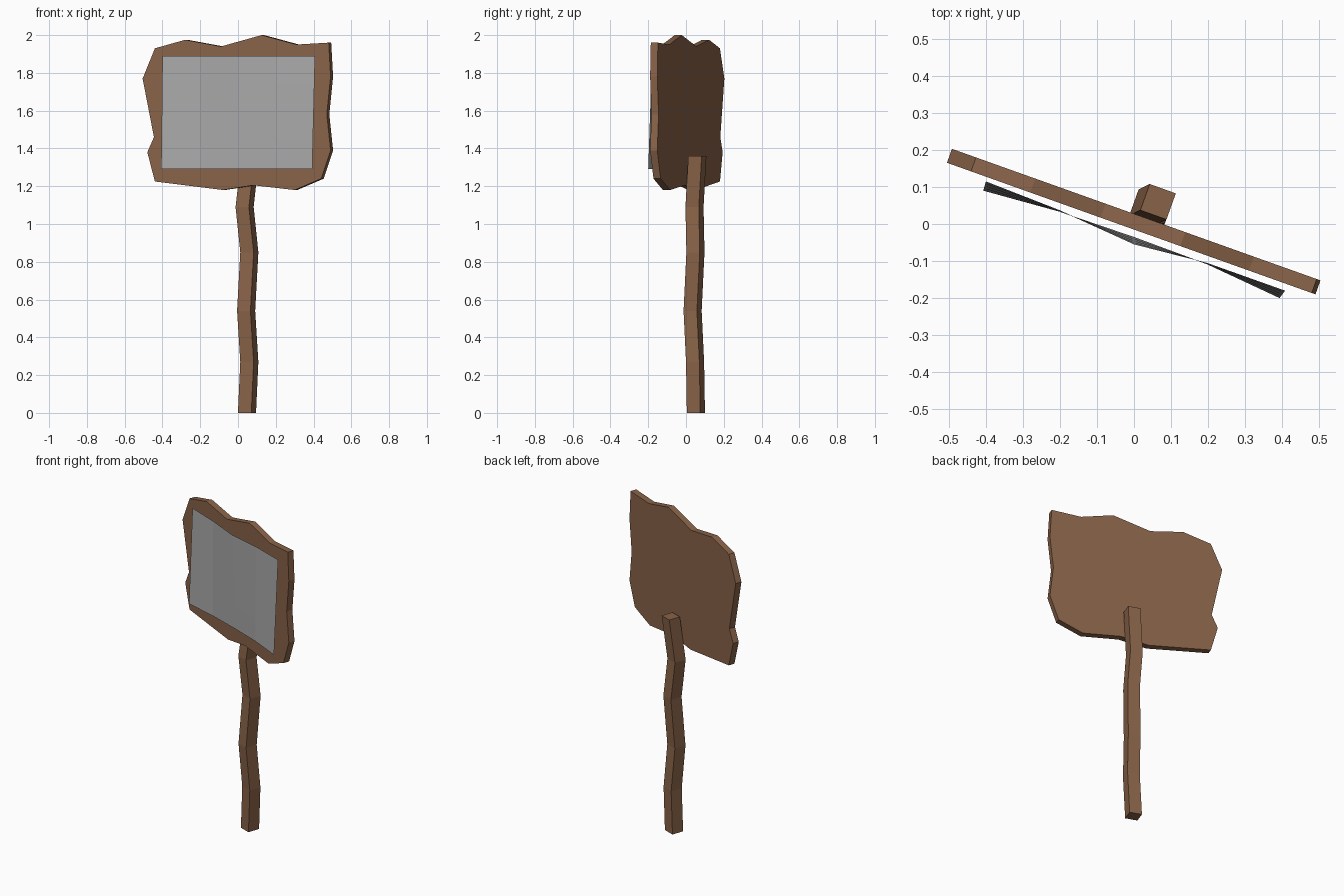
import bpy, bmesh
from math import radians
from mathutils import Vector, Matrix

cube = bpy.data.objects.get("Cube")
if cube:
    bpy.data.objects.remove(cube, do_unlink=True)


def material(name, rgb):
    mat = bpy.data.materials.new(name)
    mat.use_nodes = True
    mat.diffuse_color = (*rgb, 1)
    mat.node_tree.nodes["Principled BSDF"].inputs["Base Color"].default_value = (*rgb, 1)
    return mat


def finish(bm, name, mat):
    mesh = bpy.data.meshes.new(name)
    bm.to_mesh(mesh)
    bm.free()
    mesh.materials.append(mat)
    obj = bpy.data.objects.new(name, mesh)
    bpy.context.collection.objects.link(obj)
    return obj


wood = material("brown wood", (0.25, 0.125, 0.065))
paper = material("grey paper", (0.40, 0.40, 0.40))
TURN = Matrix.Rotation(radians(-19.6), 3, "Z")

# Board: ragged outline on a turned plane, extruded backwards
outline = [(-.44, 1.93), (-.28, 1.975), (-.09, 1.94), (.125, 2), (.31, 1.95), (.48, 1.96),
           (.49, 1.78), (.47, 1.58), (.49, 1.39), (.44, 1.24), (.3, 1.18), (.08, 1.205),
           (-.08, 1.18), (-.44, 1.225), (-.48, 1.38), (-.445, 1.46), (-.505, 1.77)]
bm = bmesh.new()
front = bm.faces.new([bm.verts.new((x, -.015 - .357 * x, z)) for x, z in outline])
back = bmesh.ops.extrude_face_region(bm, geom=[front], use_keep_orig=True)
moved = [v for v in back["geom"] if isinstance(v, bmesh.types.BMVert)]
bmesh.ops.translate(bm, verts=moved, vec=TURN @ Vector((0, .04, 0)))
bmesh.ops.recalc_face_normals(bm, faces=bm.faces)
finish(bm, "sign_board", wood)

# Post: square section swept along a crooked path
path = [(.0475, .0525, 0), (.06, .048, .27), (.043, .035, .54),
        (.06, .05, .85), (.035, .045, 1.09), (.065, .06, 1.36)]
bm = bmesh.new()
h = .0375
section = [TURN @ Vector(c) for c in ((-h, -h, 0), (h, -h, 0), (h, h, 0), (-h, h, 0))]
rings = [[bm.verts.new(Vector(p) + c) for c in section] for p in path]
for low, high in zip(rings, rings[1:]):
    for i in range(4):
        j = (i + 1) % 4
        bm.faces.new((low[i], low[j], high[j], high[i]))
bm.faces.new(rings[0][::-1])
bm.faces.new(rings[-1])
bmesh.ops.recalc_face_normals(bm, faces=bm.faces)
finish(bm, "post", wood)

# Paper: slightly twisted sheet, each column given as bottom (x, y) and top (x, y)
columns = [((-.407, .09), (-.4, .115)), ((-.2, .033), (-.2, .037)),
           ((0, -.035), (0, -.055)), ((.2, -.11), (.2, -.106)), ((.393, -.2), (.408, -.18))]
ROWS = 4
bm = bmesh.new()
grid = []
for bottom, top in columns:
    a, b = Vector((*bottom, 1.29)), Vector((*top, 1.89))
    grid.append([bm.verts.new(a.lerp(b, r / ROWS)) for r in range(ROWS + 1)])
for left, right in zip(grid, grid[1:]):
    for r in range(ROWS):
        bm.faces.new((left[r], right[r], right[r + 1], left[r + 1]))
finish(bm, "paper_sheet", paper)
